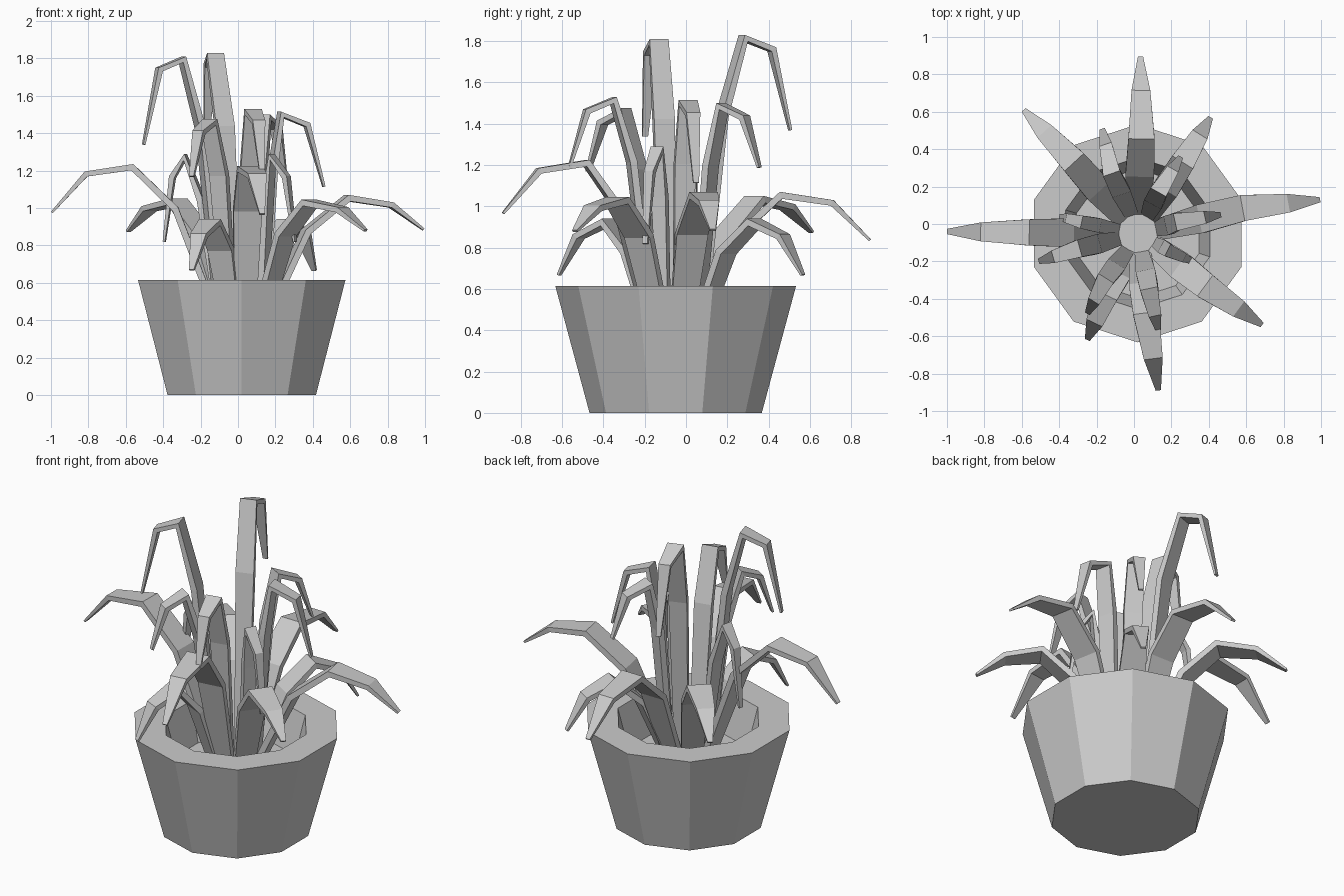
import bpy, bmesh, math
from mathutils import Vector

if "Cube" in bpy.data.objects:
    bpy.data.objects.remove(bpy.data.objects["Cube"])

CENTRE = Vector((0.02, -0.05, 0))
SOIL_Z = 0.38


def make_object(name, bm):
    bmesh.ops.recalc_face_normals(bm, faces=bm.faces)
    mesh = bpy.data.meshes.new(name)
    bm.to_mesh(mesh)
    bm.free()
    ob = bpy.data.objects.new(name, mesh)
    bpy.context.collection.objects.link(ob)
    return ob


def skin(bm, rings):
    """Bridge consecutive vertex rings and cap both ends."""
    loops = [[bm.verts.new(p) for p in ring] for ring in rings]
    n = len(loops[0])
    for a, b in zip(loops, loops[1:]):
        for i in range(n):
            j = (i + 1) % n
            bm.faces.new((a[i], a[j], b[j], b[i]))
    bm.faces.new(loops[0])
    bm.faces.new(loops[-1])


# ten-sided pot with thick rim, capped inside by the soil
bm = bmesh.new()
profile = [(0.417, 0), (0.583, 0.615), (0.405, 0.615), (0.345, SOIL_Z)]
skin(bm, [[CENTRE + Vector((r * math.sin(i * math.tau / 10),
                            r * math.cos(i * math.tau / 10), z))
           for i in range(10)] for r, z in profile])
make_object("pot", bm)


def leaf(name, bend, tip, width, drop, reach):
    """Flat tapered strip: rises to a bend, dips to a second one, falls to the tip."""
    b1, tip = Vector(bend), Vector(tip)
    b2 = b1.lerp(tip, reach)
    b2.z = b1.z - drop
    out = tip - CENTRE
    out.z = 0
    out.normalize()
    side = Vector((-out.y, out.x, 0))
    base = CENTRE + out * 0.10
    base.z = SOIL_Z
    mid = base.lerp(b1, 0.5)
    mid.z = base.z + 0.73 * (b1.z - base.z)
    pts = [base, mid, b1, b2, tip]
    widths = [0.8 * width, 1.1 * width, width, 0.72 * width, 0.028]
    thick = [0.035, 0.035, 0.035, 0.03, 0.012]
    rings = []
    for i, p in enumerate(pts):
        before = (p - pts[i - 1]).normalized() if i else Vector()
        after = (pts[i + 1] - p).normalized() if i < 4 else Vector()
        under = side.cross((before + after).normalized())
        s = side * widths[i] / 2
        t = under * thick[i]
        rings.append([p - s, p + s, p + s + t, p - s + t])
    bm = bmesh.new()
    skin(bm, rings)
    make_object(name, bm)


def leaf_group(name, width, drop, reach, items):
    for i, (bend, tip) in enumerate(items, 1):
        leaf(f"{name}_leaf_{i}", bend, tip, width, drop, reach)


# long low leaves spreading past the rim
leaf_group("spreading", 0.14, 0.04, 0.59, [
    ((0.04, 0.455, 1.07), (0.035, 0.895, 0.84)),
    ((-0.32, 0.33, 1.05), (-0.59, 0.61, 0.88)),
    ((0.58, 0.085, 1.07), (0.995, 0.13, 0.89)),
    ((0.38, -0.33, 1.045), (0.685, -0.54, 0.885)),
    ((0.065, -0.475, 1.225), (0.13, -0.89, 0.97)),
    ((-0.56, -0.045, 1.235), (-1.0, -0.04, 0.98)),
])
# lowest leaves drooping over the rim
leaf_group("drooping", 0.13, 0.075, 0.62, [
    ((0.26, 0.33, 0.94), (0.41, 0.57, 0.67)),
    ((-0.15, -0.38, 0.94), (-0.25, -0.62, 0.67)),
])
# tall leaves that fold over at the top
leaf_group("upright", 0.095, 0.06, 0.65, [
    ((-0.29, -0.13, 1.81), (-0.51, -0.20, 1.34)),
    ((-0.12, 0.27, 1.83), (-0.17, 0.51, 1.37)),
    ((0.08, -0.345, 1.53), (0.13, -0.57, 1.19)),
    ((-0.15, -0.29, 1.475), (-0.25, -0.48, 1.17)),
    ((0.22, 0.01, 1.515), (0.465, 0.05, 1.115)),
    ((0.13, 0.17, 1.50), (0.25, 0.36, 1.19)),
])
# short narrow inner leaves
leaf_group("inner", 0.07, 0.12, 0.7, [
    ((-0.28, 0.01, 1.29), (-0.40, 0.04, 0.82)),
    ((0.18, -0.14, 1.29), (0.31, -0.20, 0.82)),
])
